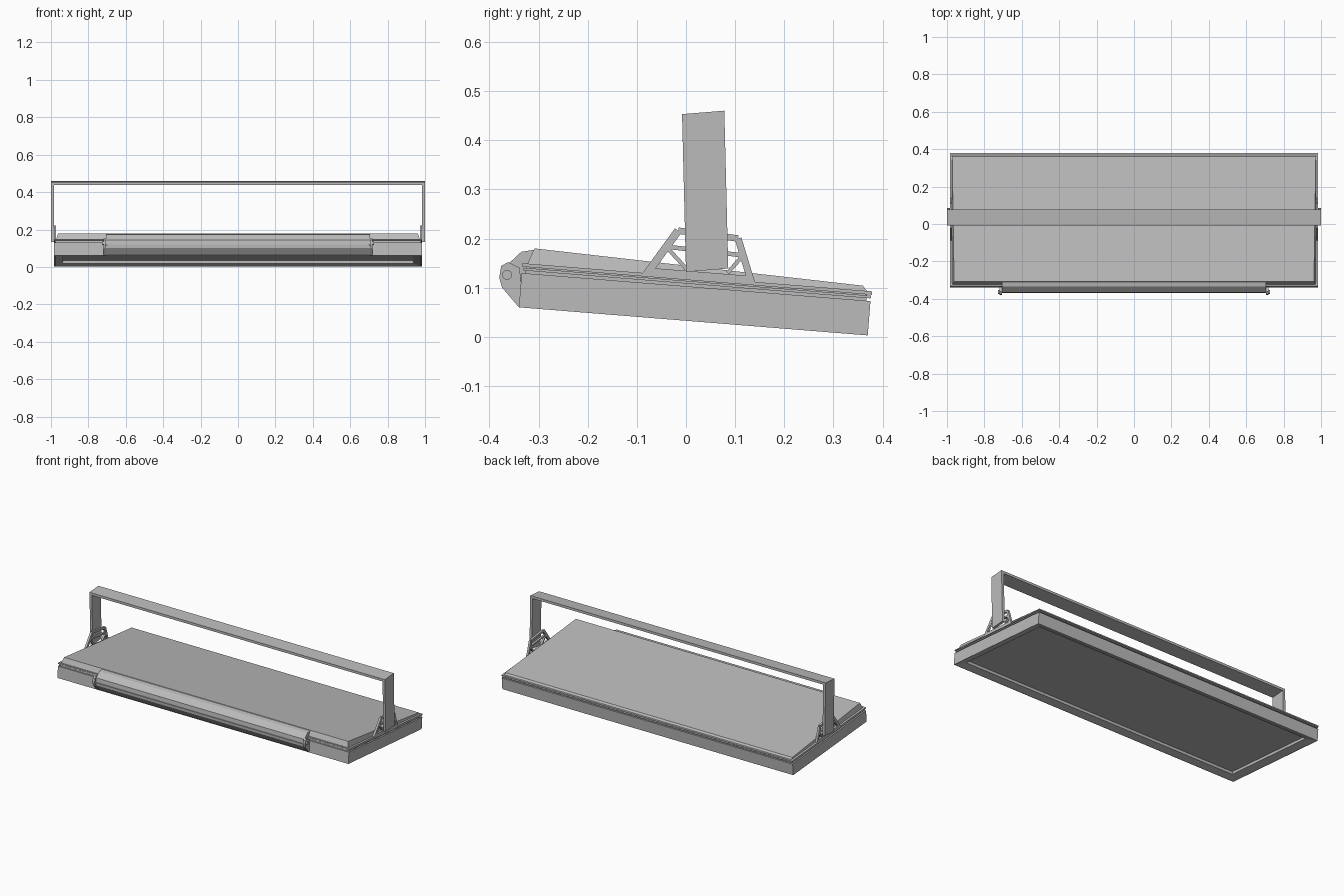
import bpy, bmesh
from math import radians
from mathutils import Matrix, Vector

cube = bpy.data.objects.get("Cube")
if cube:
    bpy.data.objects.remove(cube, do_unlink=True)

grey = bpy.data.materials.new("plain grey")
grey.use_nodes = True
COLOUR = (0.5, 0.5, 0.5, 1)
grey.diffuse_color = COLOUR
grey.node_tree.nodes["Principled BSDF"].inputs["Base Color"].default_value = COLOUR

# Tilted frame of the case: origin at its lower front edge
TILT = Matrix.Translation((0, -0.34, 0.06)) @ Matrix.Rotation(radians(-4.6), 4, "X")


def finish(name, bm, matrix=None):
    bmesh.ops.recalc_face_normals(bm, faces=bm.faces)
    mesh = bpy.data.meshes.new(name)
    bm.to_mesh(mesh)
    bm.free()
    mesh.materials.append(grey)
    obj = bpy.data.objects.new(name, mesh)
    bpy.context.collection.objects.link(obj)
    if matrix:
        obj.matrix_world = matrix
    return obj


def prism(name, profile, x0, x1, matrix=None, inset=0):
    """Extrude a (y, z) outline along x; inset shortens the upper half."""
    bm = bmesh.new()
    mid = sum(p[1] for p in profile) / len(profile)
    rings = []
    for x, sign in ((x0, 1), (x1, -1)):
        rings.append([bm.verts.new((x + sign * (inset if z > mid else 0), y, z))
                      for y, z in profile])
    a, b = rings
    bm.faces.new(a)
    bm.faces.new(b)
    for i in range(len(a)):
        j = (i + 1) % len(a)
        bm.faces.new((a[i], a[j], b[j], b[i]))
    return finish(name, bm, matrix)


def rect(y0, y1, z0, z1):
    return [(y0, z0), (y1, z0), (y1, z1), (y0, z1)]


def strut(name, p, q, width, x0, x1):
    """Flat bar between two points of the side plane."""
    p, q = Vector(p), Vector(q)
    d = (q - p).normalized() * width / 2
    n = Vector((-d.y, d.x))
    prism(name, [p + n, q + n, q - n, p - n], x0, x1)


# Lower case with a recessed underside
case = prism("lower_case", rect(0, 0.712, 0, 0.07), -0.985, 0.985, TILT)
bm = bmesh.new()
bm.from_mesh(case.data)
bm.normal_update()
under = min(bm.faces, key=lambda f: f.normal.z)
bmesh.ops.inset_region(bm, faces=[under], thickness=0.012)
bmesh.ops.inset_region(bm, faces=[under], thickness=0.055, depth=-0.012)
bmesh.ops.inset_region(bm, faces=[under], thickness=0.002, depth=-0.015)
bm.to_mesh(case.data)
bm.free()

# Seam, double flange and wedge-shaped lid
prism("seam", rect(0.008, 0.704, 0.068, 0.09), -0.975, 0.975, TILT)
prism("lower_flange", rect(0.003, 0.712, 0.0755, 0.081), -0.982, 0.982, TILT)
prism("upper_flange", rect(0, 0.714, 0.083, 0.09), -0.985, 0.985, TILT)
prism("lid", [(0.01, 0.089), (0.704, 0.089), (0.694, 0.1), (0.022, 0.122)],
      -0.972, 0.972, TILT, inset=0.01)

# Front latch rail
prism("latch_rail_lower", [(-0.338, 0.06), (-0.367, 0.1), (-0.368, 0.116), (-0.335, 0.116)],
      -0.705, 0.705)
prism("latch_rail_upper", [(-0.335, 0.119), (-0.368, 0.119), (-0.365, 0.145),
                           (-0.335, 0.173), (-0.308, 0.177), (-0.31, 0.15)], -0.705, 0.705)
prism("latch_rail_core", rect(-0.362, -0.336, 0.112, 0.125), -0.7, 0.7)

# Carrying handle: top bar
prism("handle_top", [(-0.008, 0.438), (0.078, 0.445), (0.078, 0.46), (-0.008, 0.453)],
      -1, 1)

for side, label in ((1, "left"), (-1, "right")):
    # Handle leg
    prism(label + "_handle_leg", [(0, 0.132), (0.086, 0.139), (0.078, 0.459), (-0.008, 0.452)],
          side * 0.984, side)

    # Truss bracket
    x0, x1 = side * 0.972, side * 0.985
    front_foot, front_top = (-0.082, 0.125), (-0.016, 0.216)
    rear_top, rear_foot = (0.106, 0.2), (0.134, 0.108)
    name = label + "_bracket_"
    strut(name + "front_strut", front_foot, front_top, 0.016, x0, x1)
    strut(name + "rear_strut", rear_top, rear_foot, 0.014, x0, x1)
    strut(name + "top_bar", front_top, rear_top, 0.013, x0, x1)
    strut(name + "middle_bar", (-0.038, 0.183), (0.114, 0.166), 0.009, x0, x1)
    strut(name + "bottom_bar", (-0.07, 0.133), (0.128, 0.117), 0.014, x0, x1)
    strut(name + "front_brace", (-0.04, 0.183), (0.004, 0.135), 0.008, x0, x1)
    strut(name + "rear_brace", (0.116, 0.166), (0.085, 0.13), 0.008, x0, x1)

    # Latch end plate and pivot pin
    prism(label + "_latch_end", [(-0.34, 0.06), (-0.374, 0.1), (-0.38, 0.12), (-0.376, 0.144),
                                 (-0.362, 0.152), (-0.338, 0.14), (-0.334, 0.08)],
          side * 0.705, side * 0.72)
    bm = bmesh.new()
    bmesh.ops.create_cone(bm, cap_ends=True, segments=16, radius1=0.01, radius2=0.01, depth=0.01)
    finish(label + "_latch_pin", bm, Matrix.Translation((side * 0.722, -0.364, 0.126))
           @ Matrix.Rotation(radians(90), 4, "Y"))
